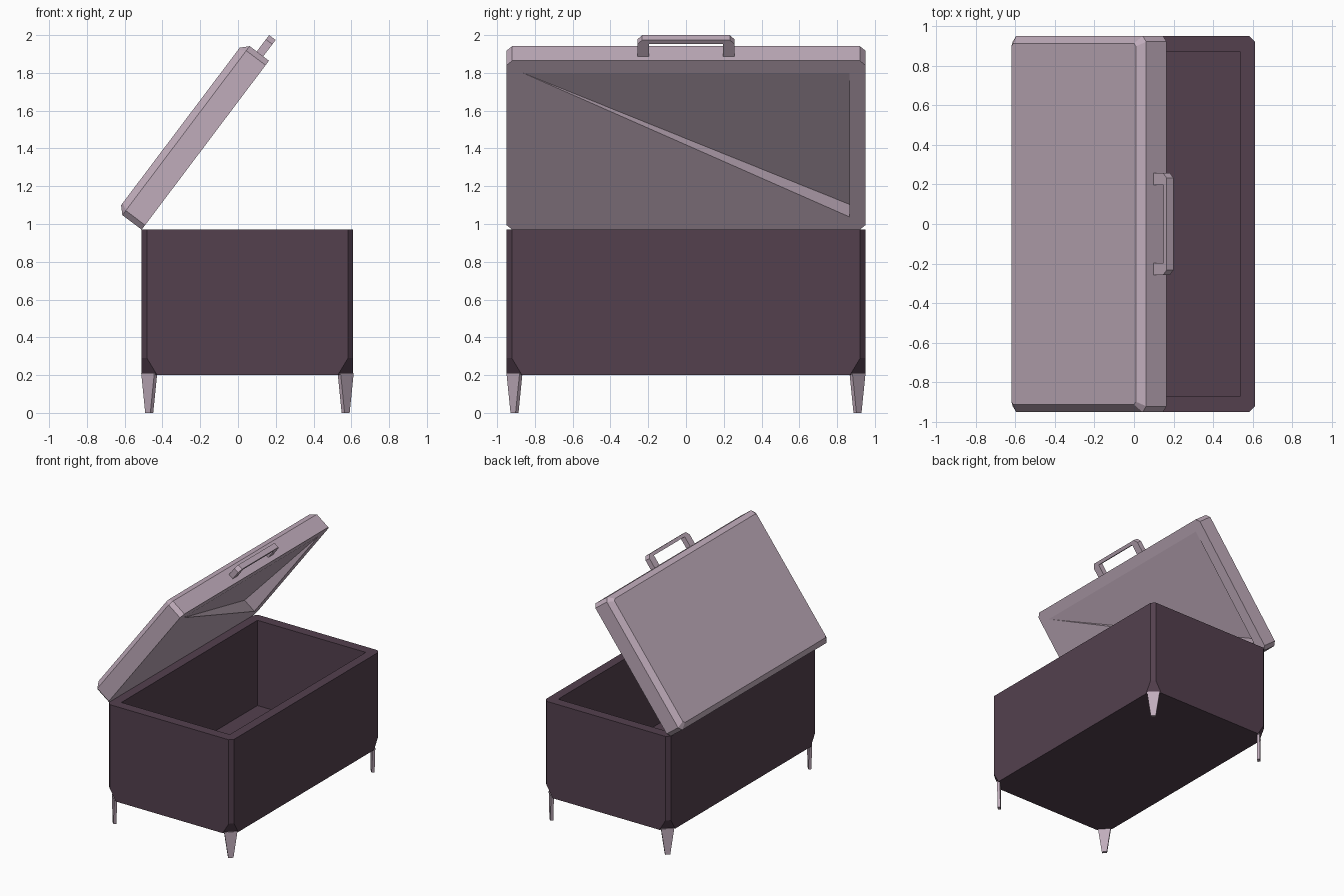
import bpy, bmesh, math
from mathutils import Matrix, Vector

if "Cube" in bpy.data.objects:
    bpy.data.objects.remove(bpy.data.objects["Cube"])


def material(name, color):
    m = bpy.data.materials.new(name)
    m.diffuse_color = (*color, 1)
    m.use_nodes = True
    m.node_tree.nodes["Principled BSDF"].inputs["Base Color"].default_value = m.diffuse_color
    return m


DARK = material("dark plum", (0.087, 0.051, 0.076))
LIGHT = material("pale mauve", (0.527, 0.413, 0.497))


def finish(bm, name, mat, matrix=None):
    bmesh.ops.recalc_face_normals(bm, faces=bm.faces)
    if matrix:
        bm.transform(matrix)
    me = bpy.data.meshes.new(name)
    bm.to_mesh(me)
    bm.free()
    me.materials.append(mat)
    ob = bpy.data.objects.new(name, me)
    bpy.context.collection.objects.link(ob)
    return ob


def ring(bm, x0, x1, y, z, c):
    """Rectangle with its corners cut by c, two points per corner."""
    pts = [(x0, -y + c), (x0 + c, -y), (x1 - c, -y), (x1, -y + c),
           (x1, y - c), (x1 - c, y), (x0 + c, y), (x0, y - c)]
    return [bm.verts.new((px, py, z)) for px, py in pts]


def shell(ring_specs, inner):
    """Loft cut-corner rings, cap the first, and add a rim around an inner rectangle."""
    bm = bmesh.new()
    rings = [ring(bm, *r) for r in ring_specs]
    bm.faces.new(rings[0])
    for a, b in zip(rings, rings[1:]):
        for i in range(8):
            j = (i + 1) % 8
            bm.faces.new((a[i], a[j], b[j], b[i]))
    x0, x1, y, z = inner
    rim = [bm.verts.new(p) for p in ((x0, -y, z), (x1, -y, z), (x1, y, z), (x0, y, z))]
    o = rings[-1]
    for k in range(4):
        bm.faces.new((o[2 * k], o[2 * k + 1], rim[k]))
        bm.faces.new((o[2 * k + 1], o[(2 * k + 2) % 8], rim[(k + 1) % 4], rim[k]))
    return bm, rim


# Chest body: open box, corners cut back further at the bottom
X0, X1, Y = -0.51, 0.61, 0.95
bm, rim = shell([(X0, X1, Y, 0.2, 0.082), (X0, X1, Y, 0.29, 0.028), (X0, X1, Y, 0.97, 0.028)],
                (X0 + 0.075, X1 - 0.075, 0.87, 0.97))
floor = [bm.verts.new((v.co.x, v.co.y, 0.28)) for v in rim]
for k in range(4):
    j = (k + 1) % 4
    bm.faces.new((rim[k], rim[j], floor[j], floor[k]))
bm.faces.new(floor)
finish(bm, "chest_body", DARK)

# Lid: built flat from its hinge edge, then swung open
swing = Matrix.Translation((X0, 0, 0.97)) @ Matrix.Rotation(math.radians(-53), 4, 'Y')
L = 1.12
bm, (near_l, far_l, far_r, near_r) = shell(
    [(0.038, L - 0.038, Y - 0.038, 0.165, 0.015), (0, L, Y, 0.128, 0.03), (0, L, Y, 0, 0.03)],
    (0.085, 1.04, 0.865, 0))
# underside: one flush half, the other sunk at a single corner
deep = bm.verts.new(near_r.co + Vector((0, 0, 0.11)))
for f in ((near_l, far_l, near_r), (far_l, far_r, deep),
          (far_r, near_r, deep), (far_l, near_r, deep)):
    bm.faces.new(f)
finish(bm, "lid", LIGHT, swing)

# Handle: U-shaped profile on the lid's free edge
bm = bmesh.new()
half = [(0.197, L - 0.005), (0.257, L - 0.005), (0.257, 1.2), (0.232, 1.229)]
prof = [(0.197, 1.203)] + half + [(-y, d) for y, d in reversed(half)] + [(-0.197, 1.203)]
face = bm.faces.new([bm.verts.new((d, y, 0.038)) for y, d in prof])
ext = bmesh.ops.extrude_face_region(bm, geom=[face])["geom"]
bmesh.ops.translate(bm, vec=(0, 0, 0.043), verts=[v for v in ext if isinstance(v, bmesh.types.BMVert)])
finish(bm, "lid_handle", LIGHT, swing)

# Legs: thin tapered plates set diagonally at each corner
for sx, xname in ((-1, "left"), (1, "right")):
    for sy, yname in ((-1, "front"), (1, "back")):
        bm = bmesh.new()
        bmesh.ops.create_cube(bm, size=2)
        for v in bm.verts:
            top = v.co.z > 0
            v.co = (v.co.x * 0.011, v.co.y * (0.049 if top else 0.019), 0.21 if top else 0)
        place = (Matrix.Translation((0.05 + sx * 0.52, sy * 0.908, 0))
                 @ Matrix.Rotation(math.atan2(sy, sx), 4, 'Z'))
        finish(bm, f"{yname}_{xname}_leg", LIGHT, place)
